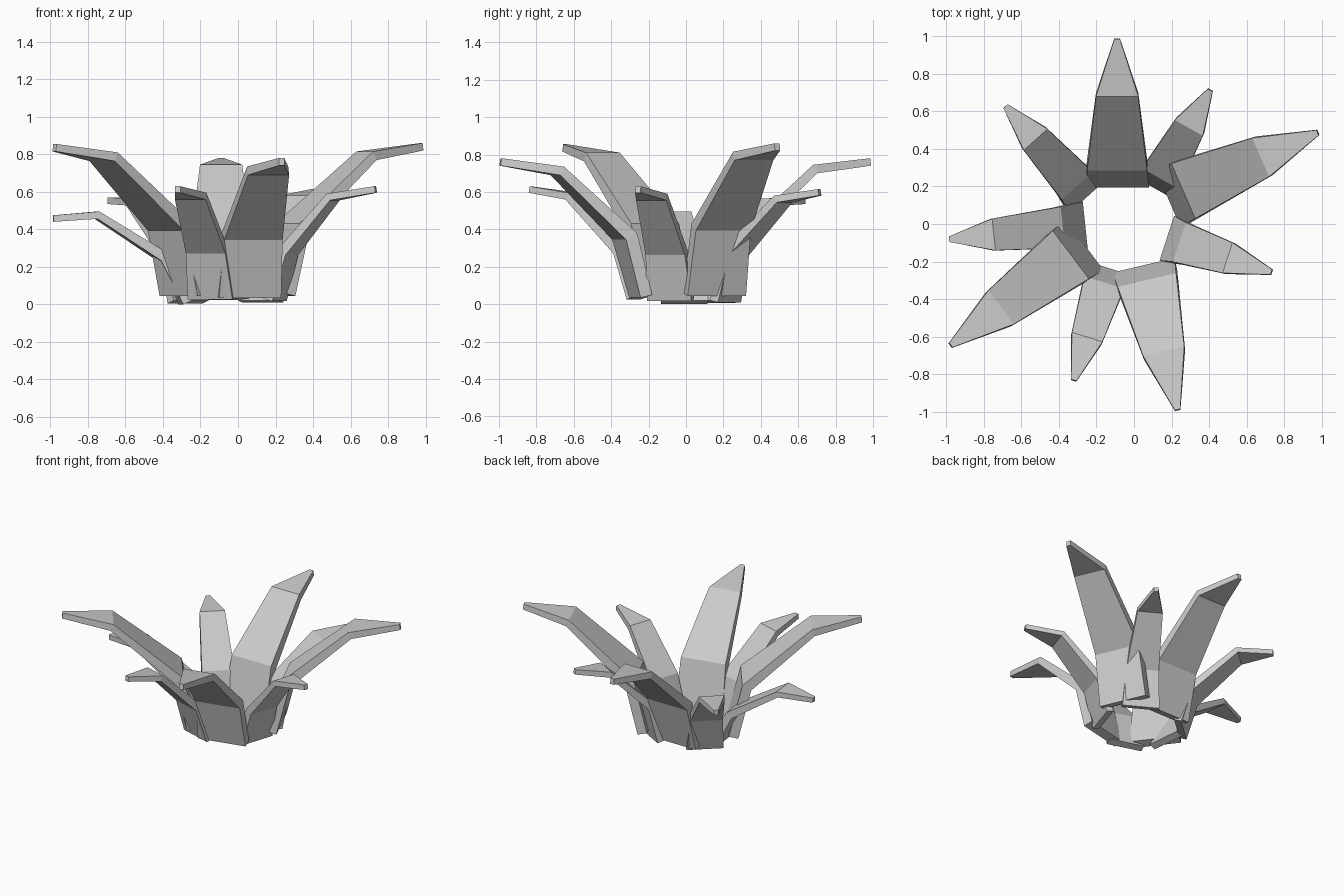
import bpy, bmesh, math
from mathutils import Vector

if "Cube" in bpy.data.objects:
    bpy.data.objects.remove(bpy.data.objects["Cube"])

BIG_T = (0.065, 0.07, 0.05, 0.04)
SMALL_T = (0.05, 0.055, 0.04, 0.035)


def leaf(name, base, angle, runs, heights, widths, thick):
    """Bent tapering slab: four rectangular stations along a radial direction."""
    a = math.radians(angle)
    out = Vector((math.cos(a), math.sin(a), 0))
    side = Vector((-out.y, out.x, 0))
    up = Vector((0, 0, 1))
    pts = [Vector((r, z)) for r, z in zip(runs, heights)]
    bm = bmesh.new()
    rings = []
    for i, p in enumerate(pts):
        # average the slope on both sides of each bend for the mitre
        d = Vector((0, 0))
        if i > 0:
            d += (p - pts[i - 1]).normalized()
        if i < 3:
            d += (pts[i + 1] - p).normalized()
        d.normalize()
        q = p + Vector((d.y, -d.x)) * thick[i]
        top = Vector((*base, 0)) + out * p.x + up * p.y
        low = Vector((*base, 0)) + out * q.x + up * max(q.y, 0)
        h = side * widths[i] / 2
        rings.append([bm.verts.new(v) for v in (top - h, top + h, low + h, low - h)])
    for r0, r1 in zip(rings, rings[1:]):
        for k in range(4):
            bm.faces.new((r0[k], r0[(k + 1) % 4], r1[(k + 1) % 4], r1[k]))
    bm.faces.new(rings[0][::-1])
    bm.faces.new(rings[-1])
    bmesh.ops.recalc_face_normals(bm, faces=bm.faces)
    me = bpy.data.meshes.new(name)
    bm.to_mesh(me)
    bm.free()
    bpy.context.collection.objects.link(bpy.data.objects.new(name, me))


# Large leaves
BW = (0.34, 0.32, 0.225, 0.03)
leaf("large_leaf_back", (-0.09, 0.195), 90, (0, 0.09, 0.485, 0.79), (0.04, 0.38, 0.745, 0.78), BW, BIG_T)
leaf("large_leaf_right", (0.18, 0.14), 23.5, (0, 0.09, 0.54, 0.87), (0.06, 0.43, 0.815, 0.86), BW, BIG_T)
leaf("large_leaf_front", (0.05, -0.22), 283.3, (0, 0.08, 0.47, 0.79), (0.05, 0.38, 0.735, 0.78), BW, BIG_T)
leaf("large_leaf_left", (-0.265, -0.11), 217, (0, 0.09, 0.555, 0.89), (0.06, 0.43, 0.81, 0.855), BW, BIG_T)

# Small leaves between them
SW = (0.25, 0.22, 0.17, 0.03)
leaf("small_leaf_back_right", (0.11, 0.19), 60.5, (0, 0.06, 0.37, 0.60), (0.02, 0.29, 0.58, 0.615), SW, SMALL_T)
leaf("small_leaf_right", (0.175, -0.075), -18, (0, 0.07, 0.34, 0.585), (0.03, 0.29, 0.59, 0.63), SW, SMALL_T)
leaf("small_leaf_front", (-0.135, -0.235), 252.7, (0, 0.08, 0.385, 0.625), (0.04, 0.30, 0.595, 0.63), SW, SMALL_T)
leaf("small_leaf_left", (-0.26, -0.005), 186, (0, 0.12, 0.49, 0.73), (0.02, 0.27, 0.495, 0.475), SW, SMALL_T)
leaf("small_leaf_back_left", (-0.25, 0.145), 132, (0, 0.08, 0.41, 0.65), (0.02, 0.28, 0.565, 0.57), SW, SMALL_T)
